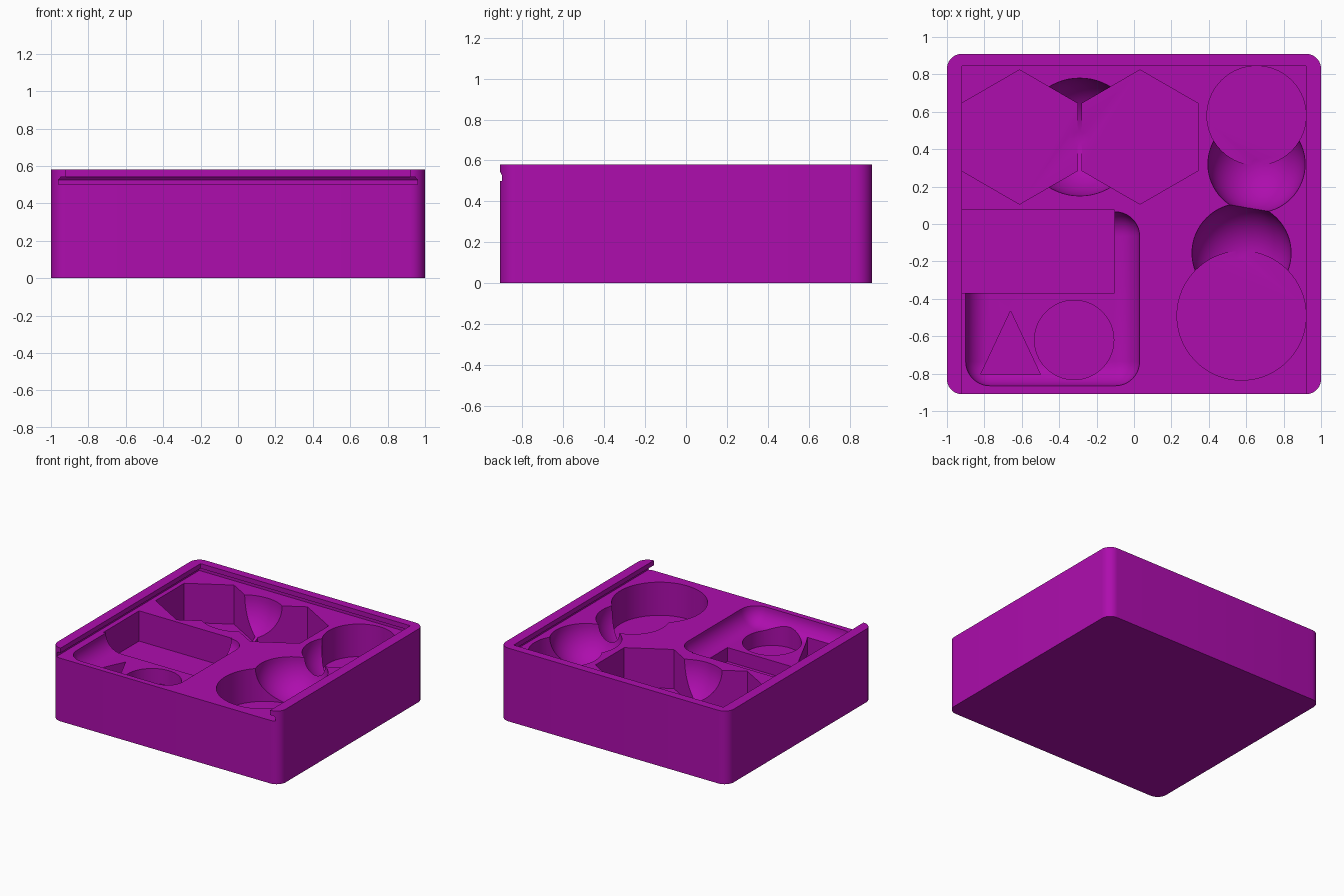
import bpy, bmesh, math

cube = bpy.data.objects.get("Cube")
if cube:
    bpy.data.objects.remove(cube, do_unlink=True)

purple = bpy.data.materials.new("purple")
purple.use_nodes = True
colour = (0.42, 0.004, 0.42, 1)
purple.diffuse_color = colour
purple.node_tree.nodes["Principled BSDF"].inputs["Base Color"].default_value = colour

TOP = 0.5       # height of the lid seat
ABOVE = 0.515   # where the pocket cutters end, inside the lid slot


def make(name, bm):
    bmesh.ops.recalc_face_normals(bm, faces=bm.faces)
    mesh = bpy.data.meshes.new(name)
    bm.to_mesh(mesh)
    bm.free()
    mesh.materials.append(purple)
    obj = bpy.data.objects.new(name, mesh)
    bpy.context.collection.objects.link(obj)
    return obj


def prism(name, outline, z0, z1):
    bm = bmesh.new()
    base = bm.faces.new([bm.verts.new((x, y, z0)) for x, y in outline])
    up = bmesh.ops.extrude_face_region(bm, geom=[base])["geom"]
    for v in up:
        if isinstance(v, bmesh.types.BMVert):
            v.co.z = z1
    return make(name, bm)


def ring(x, y, r, sides, turn=0.0):
    steps = [turn + math.tau * i / sides for i in range(sides)]
    return [(x + r * math.cos(a), y + r * math.sin(a)) for a in steps]


def box(name, x0, x1, y0, y1, z0, z1):
    return prism(name, [(x0, y0), (x1, y0), (x1, y1), (x0, y1)], z0, z1)


def rounded(obj, radius, only_upright):
    bm = bmesh.new()
    bm.from_mesh(obj.data)
    edges = [e for e in bm.edges if not only_upright
             or abs(e.verts[0].co.z - e.verts[1].co.z) > 0.1]
    bmesh.ops.bevel(bm, geom=edges, offset=radius, segments=10,
                    profile=0.5, affect='EDGES')
    bm.to_mesh(obj.data)
    bm.free()
    return obj


def scoop(x, y, r):
    bm = bmesh.new()
    bmesh.ops.create_uvsphere(bm, u_segments=64, v_segments=32, radius=r)
    bmesh.ops.translate(bm, verts=bm.verts, vec=(x, y, TOP))
    return make("scoop_cutter", bm)


# Main block with rounded upright corners
tray = rounded(box("game_tray", -1, 1, -0.91, 0.91, 0, 0.58), 0.08, True)

# Lid slot: undercut groove, open at the front, plus the opening above it
slot = box("slot_cutter", -0.96, 0.96, -1.2, 0.885, TOP, 0.525)
bm = bmesh.new()
bm.from_mesh(slot.data)
roof = max(bm.faces, key=lambda f: f.calc_center_median().z)
up = bmesh.ops.extrude_face_region(bm, geom=[roof])["geom"]
bmesh.ops.delete(bm, geom=[roof], context='FACES_ONLY')
for v in up:
    if isinstance(v, bmesh.types.BMVert):
        v.co.z = 0.542
        v.co.x *= 0.985
        v.co.y -= 0.015
bm.to_mesh(slot.data)
bm.free()
cutters = [slot, box("opening_cutter", -0.92, 0.92, -1.3, 0.845, 0.51, 0.7)]

# Twin hexagon pockets with a finger scoop between them
for x in (-0.612, 0.032):
    cutters.append(prism("hexagon_cutter", ring(x, 0.465, 0.359, 6, math.pi / 6), 0.19, ABOVE))
cutters.append(scoop(-0.29, 0.465, 0.315))

# Round pockets, each with a scoop on its rim
for x, y, r, sy, sr in ((0.655, 0.58, 0.265, 0.32, 0.26), (0.575, -0.49, 0.345, -0.155, 0.265)):
    cutters.append(prism("round_cutter", ring(x, y, r, 96), TOP - sr + 0.002, ABOVE))
    cutters.append(scoop(x, sy, sr))

# Shallow bowl with card, triangle and token pockets sunk into it
cutters.append(rounded(box("bowl_cutter", -0.9, 0.03, -0.865, 0.065, 0.37, 0.9), 0.13, False))
cutters.append(box("card_cutter", -0.92, -0.105, -0.37, 0.075, 0.26, ABOVE))
cutters.append(prism("triangle_cutter", [(-0.82, -0.805), (-0.5, -0.805), (-0.66, -0.465)], 0.25, 0.45))
cutters.append(prism("token_cutter", ring(-0.32, -0.62, 0.212, 64), 0.25, 0.45))

# Carve every pocket, then drop the cutters
bpy.context.view_layer.objects.active = tray
for cutter in cutters:
    cutter.hide_render = True
    mod = tray.modifiers.new("carve", 'BOOLEAN')
    mod.operation = 'DIFFERENCE'
    mod.solver = 'EXACT'
    mod.object = cutter
    bpy.ops.object.modifier_apply(modifier=mod.name)
    bpy.data.objects.remove(cutter, do_unlink=True)

bpy.ops.object.select_all(action='DESELECT')
tray.select_set(True)
bpy.ops.object.shade_smooth_by_angle(angle=math.radians(30))
